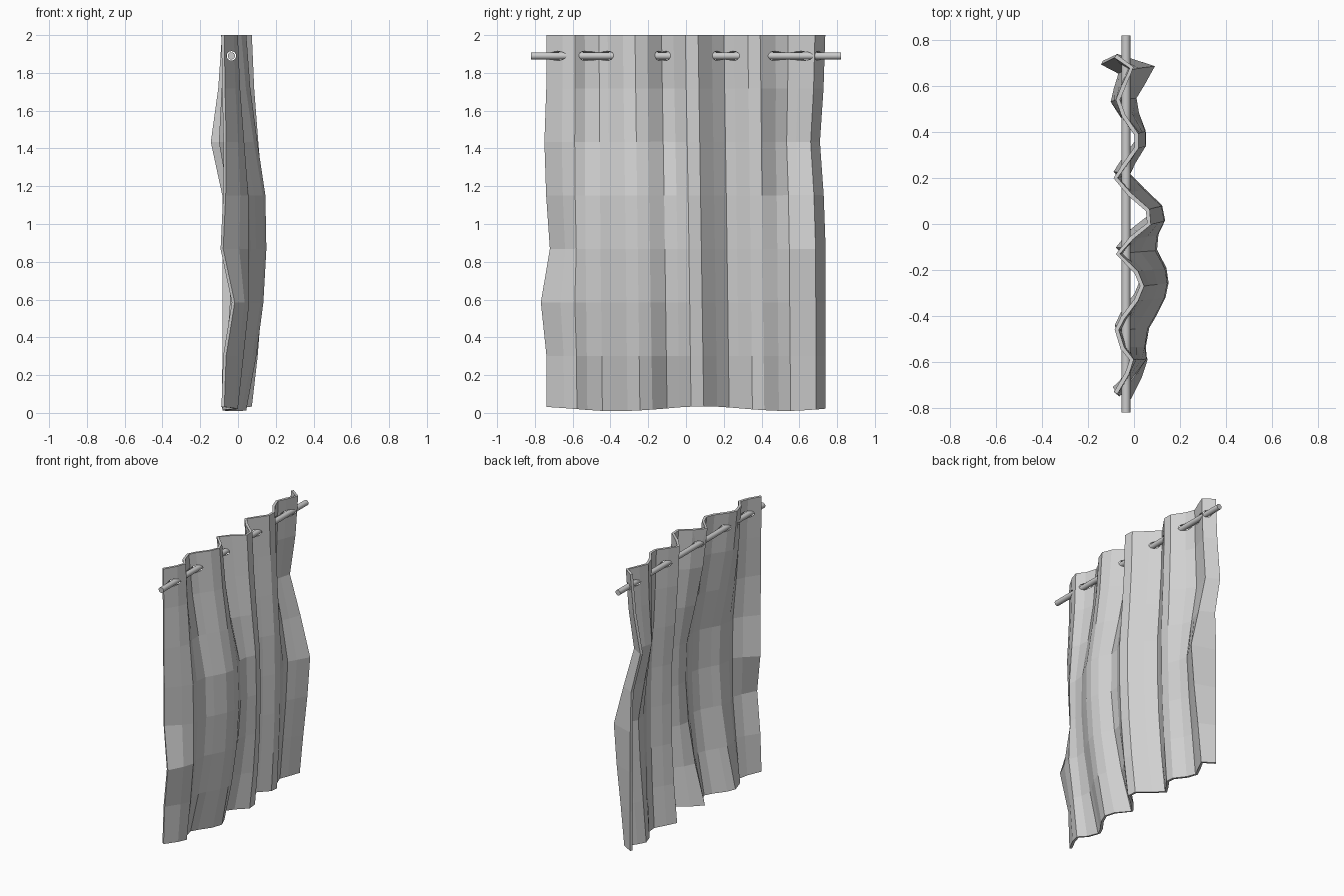
import bpy, bmesh, math
from mathutils import Vector

default_cube = bpy.data.objects.get("Cube")
if default_cube:
    bpy.data.objects.remove(default_cube, do_unlink=True)


def make_material(name, value):
    mat = bpy.data.materials.new(name)
    mat.use_nodes = True
    color = (value, value, value, 1)
    mat.diffuse_color = color
    mat.node_tree.nodes["Principled BSDF"].inputs["Base Color"].default_value = color
    return mat


def add_rod(name, radius, length, material, sides):
    bpy.ops.mesh.primitive_cylinder_add(
        vertices=sides, radius=radius, depth=length,
        location=(ROD_X, 0, ROD_Z), rotation=(math.pi / 2, 0, 0))
    rod = bpy.context.object
    rod.name = name
    rod.data.materials.append(material)
    return rod


ROD_X, ROD_Z = -0.035, 1.89
fabric = make_material("grey fabric", 0.63)
metal = make_material("grey metal", 0.6)

# Pleat profile: (y, x) along the width of the curtain
pleats = [(-.735, -.08), (-.65, -.03), (-.59, -.01), (-.54, -.05), (-.46, -.075),
          (-.41, -.05), (-.33, .01), (-.27, .035), (-.21, .01), (-.13, -.07),
          (-.06, -.01), (0, .065), (.06, .06), (.13, -.02), (.2, -.08),
          (.26, -.04), (.33, .01), (.39, .01), (.47, -.045), (.54, -.07),
          (.6, -.045), (.68, -.01), (.73, -.08)]

# Per row from the top: belly strength, then depth and width sway of the edges
belly = [0, .2, .55, .95, 1, .85, .5, 0]
right_sway = [0, 0, 0, -.01, -.025, .04, 0, 0]
left_sway = [0, -.02, -.06, .02, .1, .075, .04, .01]
right_spread = [0, 0, -.01, 0, .02, -.03, 0, 0]
left_spread = [0, -.01, -.03, -.01, 0, 0, 0, 0]


def curtain_point(row, y, x):
    """Hang one pleat point: folds flatten and billow out around the belly."""
    center = math.exp(-((y + .25) / .33) ** 2)
    start = .4 if y > 0 else .55
    side = max(0, (abs(y) - start) / (.74 - start))
    fold = 1 - .7 * center * belly[row]
    x = (x + .02) * fold - .02
    x += belly[row] * (.115 * center + .03 * (1 - side))
    if y > .7:
        x += min(left_sway[row], 0)  # the hem itself only swings back
    elif y > 0:
        x += side ** .7 * left_sway[row]
    else:
        x += side * right_sway[row]
    drift = .03 * row / 7 * (1 - (y / .75) ** 2)
    drift += side * (left_spread if y > 0 else right_spread)[row]
    z = 2 - row * .283
    if row == 7:
        z = .023 + .012 * math.cos((y - .06) * 7)
    return Vector((x, y + drift, z))


# Curtain sheet
bm = bmesh.new()
grid = [[bm.verts.new(curtain_point(row, y, x)) for y, x in pleats]
        for row in range(len(belly))]
for upper, lower in zip(grid, grid[1:]):
    for i in range(len(pleats) - 1):
        bm.faces.new((upper[i], lower[i], lower[i + 1], upper[i + 1]))
mesh = bpy.data.meshes.new("curtain")
bm.to_mesh(mesh)
bm.free()
curtain = bpy.data.objects.new("curtain", mesh)
bpy.context.collection.objects.link(curtain)
mesh.materials.append(fabric)
thickness = curtain.modifiers.new("thickness", "SOLIDIFY")
thickness.thickness = .018
thickness.offset = 0

# Eyelet holes where the rod passes through the pleats
cutter = add_rod("eyelet_cutter", .025, 1.7, fabric, 16)
cutter.hide_render = True
cutter.hide_viewport = True
cutter.display_type = "WIRE"
holes = curtain.modifiers.new("eyelets", "BOOLEAN")
holes.operation = "DIFFERENCE"
holes.object = cutter
holes.solver = "EXACT"

# Curtain rod
rod = add_rod("curtain_rod", .019, 1.64, metal, 24)
bpy.ops.object.shade_smooth_by_angle()
